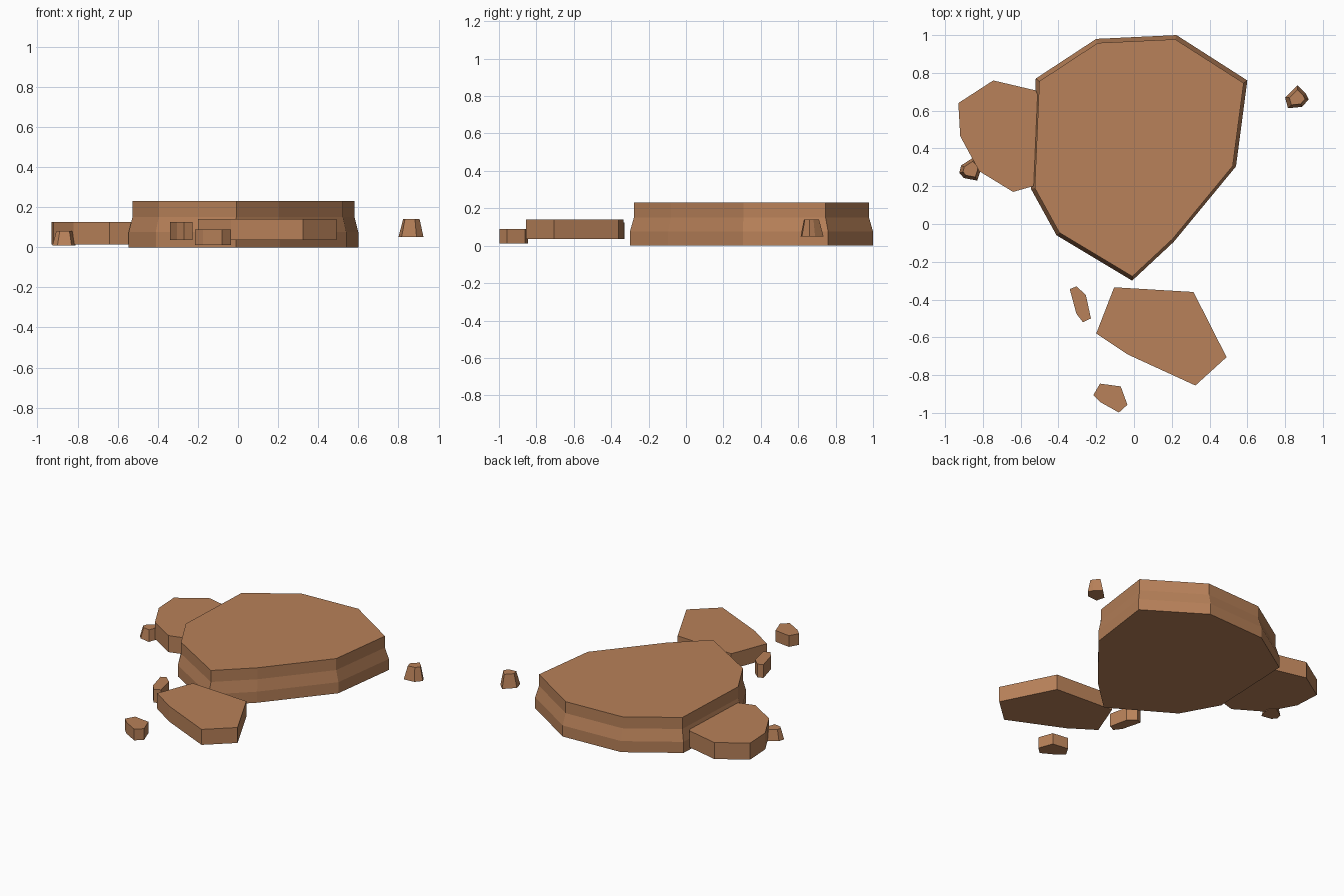
import bpy, bmesh

clay = bpy.data.materials.new("clay_rock")
clay.diffuse_color = (0.48, 0.22, 0.10, 1)


def rock(name, outline, levels, centre=None):
    """Loft a flat outline through (height, scale) levels and cap both ends."""
    n = len(outline)
    cx, cy = centre or (sum(p[0] for p in outline) / n, sum(p[1] for p in outline) / n)
    bm = bmesh.new()
    rings = [[bm.verts.new((cx + (x - cx) * s, cy + (y - cy) * s, z)) for x, y in outline]
             for z, s in levels]
    for a, b in zip(rings, rings[1:]):
        for i in range(n):
            j = (i + 1) % n
            bm.faces.new((a[i], a[j], b[j], b[i]))
    bm.faces.new(rings[0])
    bm.faces.new(rings[-1])
    bmesh.ops.recalc_face_normals(bm, faces=bm.faces)
    me = bpy.data.meshes.new(name)
    bm.to_mesh(me)
    bm.free()
    me.materials.append(clay)
    ob = bpy.data.objects.new(name, me)
    bpy.context.collection.objects.link(ob)
    return ob


# Large slab with a wider foot
rock("main_slab",
     [(-0.20, 0.98), (0.225, 1.0), (0.60, 0.76), (0.54, 0.305), (0.21, -0.095),
      (-0.01, -0.30), (-0.41, -0.06), (-0.545, 0.185), (-0.52, 0.77)],
     [(0, 1), (0.075, 1), (0.152, 0.966), (0.23, 0.966)], (0.03, 0.35))

# Lower plate tucked into the left side of the slab
rock("left_plate",
     [(-0.745, 0.76), (-0.52, 0.707), (-0.42, 0.48), (-0.50, 0.21), (-0.64, 0.17),
      (-0.82, 0.28), (-0.92, 0.465), (-0.93, 0.64)],
     [(0.015, 1), (0.127, 1)])

# Separate plate in front
rock("front_plate",
     [(-0.105, -0.335), (0.315, -0.36), (0.49, -0.705), (0.325, -0.855),
      (-0.035, -0.69), (-0.20, -0.58)],
     [(0.035, 1), (0.14, 1)])

# Straight-sided pebbles
rock("sliver_pebble",
     [(-0.34, -0.345), (-0.305, -0.33), (-0.255, -0.375), (-0.228, -0.50),
      (-0.27, -0.52), (-0.305, -0.475)],
     [(0.035, 1), (0.125, 1)])
rock("front_pebble",
     [(-0.18, -0.845), (-0.07, -0.86), (-0.035, -0.957), (-0.08, -0.998),
      (-0.175, -0.945), (-0.215, -0.905)],
     [(0.012, 1), (0.088, 1)])

# Tapered pebbles
rock("right_pebble",
     [(0.865, 0.735), (0.91, 0.69), (0.925, 0.66), (0.89, 0.62), (0.815, 0.613),
      (0.80, 0.67)],
     [(0.05, 1), (0.14, 0.66)])
rock("left_pebble",
     [(-0.915, 0.31), (-0.85, 0.352), (-0.815, 0.32), (-0.81, 0.29), (-0.83, 0.23),
      (-0.90, 0.243), (-0.925, 0.27)],
     [(0.01, 1), (0.082, 0.68)])
